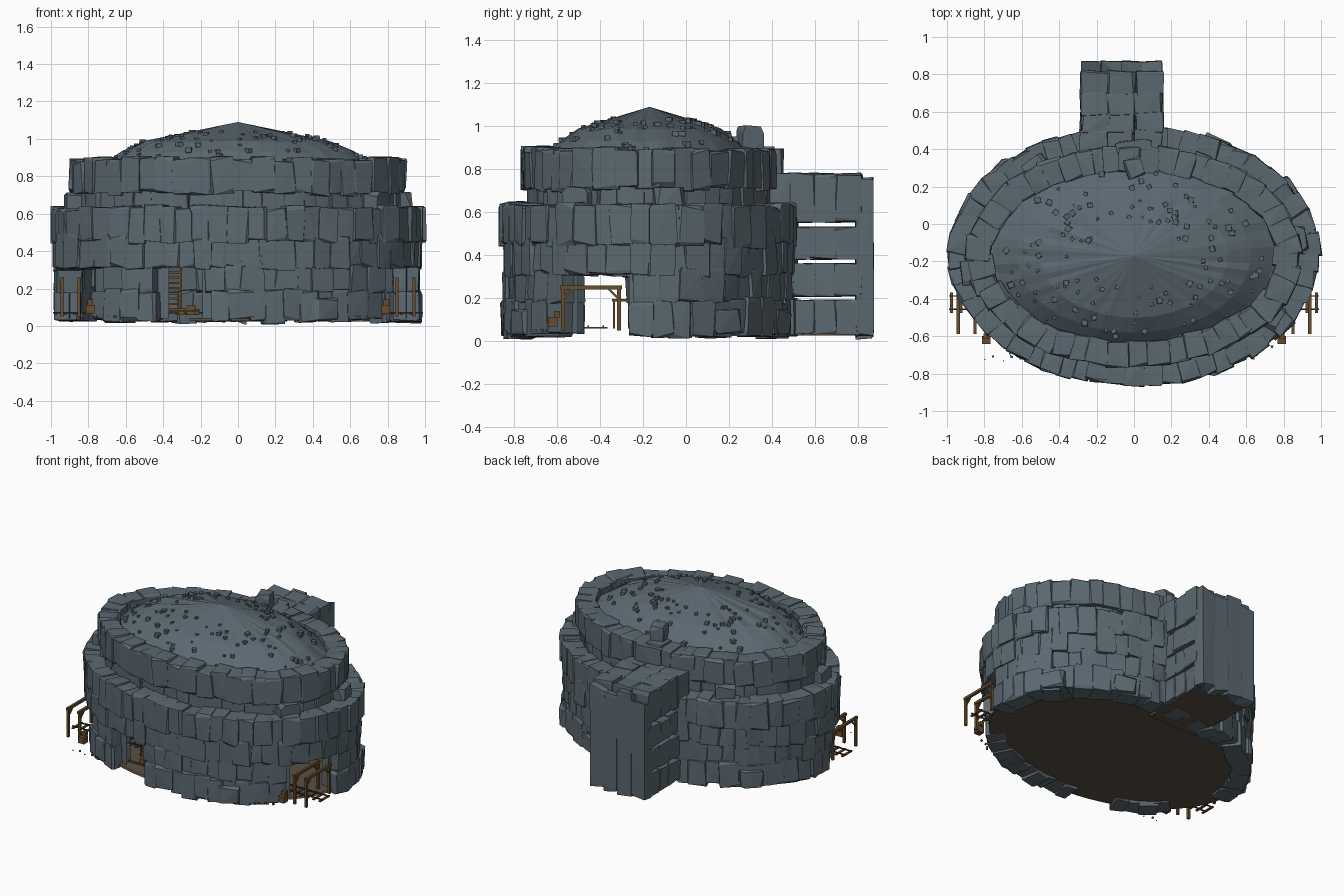
import bpy, bmesh, math, random
from mathutils import Matrix, Vector

random.seed(7)
rnd = random.uniform
if "Cube" in bpy.data.objects:
    bpy.data.objects.remove(bpy.data.objects["Cube"])


def material(name, rgb):
    m = bpy.data.materials.new(name)
    m.use_nodes = True
    m.diffuse_color = (*rgb, 1)
    bsdf = m.node_tree.nodes["Principled BSDF"]
    bsdf.inputs["Base Color"].default_value = (*rgb, 1)
    bsdf.inputs["Roughness"].default_value = 0.9
    return m


STONE = material("slate stone", (0.105, 0.14, 0.165))
EARTH = material("brown earth", (0.10, 0.08, 0.055))
WOOD = material("timber", (0.14, 0.075, 0.025))
IRON = material("dark iron", (0.03, 0.03, 0.032))

CY, RX, RY = -0.17, 0.99, 0.69


def oval(a, inset, z=0.0):
    return Vector(((RX - inset) * math.cos(a), CY + (RY - inset) * math.sin(a), z))


def finish(bm, name, mat, solid=True):
    if solid:
        bmesh.ops.recalc_face_normals(bm, faces=bm.faces[:])
    mesh = bpy.data.meshes.new(name)
    bm.to_mesh(mesh)
    bm.free()
    mesh.materials.append(mat)
    obj = bpy.data.objects.new(name, mesh)
    bpy.context.collection.objects.link(obj)
    return obj


def rock(bm, loc, size, turn=0.0, rough=0.35):
    """Chipped block: the hull of cube corners pulled inward at random."""
    rot = Matrix.Rotation(turn, 3, 'Z')
    verts = []
    for sx in (-1, 1):
        for sy in (-1, 1):
            for sz in (-1, 1):
                for axis in random.sample(range(3), 2):
                    p = Vector((sx, sy, sz))
                    for k in range(3):
                        cut = rnd(0.4, 1) * rough if k == axis else rnd(0, 0.12)
                        p[k] *= size[k] / 2 * (1 - cut)
                    verts.append(bm.verts.new(Vector(loc) + rot @ p))
    bmesh.ops.convex_hull(bm, input=verts)
    for v in [v for v in verts if v.is_valid and not v.link_faces]:
        bm.verts.remove(v)


def box(bm, loc, size, rot=None):
    m = Matrix.Translation(loc) @ (rot or Matrix()) @ Matrix.Diagonal((*size, 1))
    bmesh.ops.create_cube(bm, size=1, matrix=m)


def in_opening(p, margin):
    """True at the front entrance and the two side entrances."""
    front = -0.38 - margin < p.x < -0.2 + margin and p.y < CY
    side = -0.5 - margin < p.y < -0.27 + margin and abs(p.x) > 0.6
    return front or side


# Rings of wall stones: bottom, top, inset
rows = [(0.03, 0.19, 0.01), (0.18, 0.33, 0.02), (0.31, 0.48, 0.01), (0.45, 0.63, 0.0),
        (0.58, 0.74, 0.125), (0.71, 0.89, 0.1)]
for i, (low, high, inset) in enumerate(rows):
    bm = bmesh.new()
    a = rnd(0, 0.1)
    end = a + math.tau - 0.04
    while a < end:
        width = rnd(0.075, 0.125)
        speed = math.hypot((RX - inset) * math.sin(a), (RY - inset) * math.cos(a))
        a += width / 2 / speed
        p = oval(a, inset + 0.065 + rnd(-0.008, 0.012), (low + high) / 2 + rnd(-0.01, 0.01))
        if i > 1 or not in_opening(p, 0.035):
            turn = math.atan2((RY - inset) * math.cos(a), -(RX - inset) * math.sin(a))
            rock(bm, p, (width + 0.022, 0.145, high - low + rnd(0, 0.03)), turn + rnd(-0.12, 0.12))
        a += width / 2 / speed
    finish(bm, f"wall_stones_row_{i + 1}", STONE)

# Backing wall with the entrances left open
bm = bmesh.new()
profile = [(0.08, 0.04), (0.08, 0.32), (0.08, 0.58), (0.18, 0.6), (0.18, 0.84), (0.27, 0.85)]
N = 120
for s in range(N):
    a0, a1 = s * math.tau / N, (s + 1) * math.tau / N
    for k, ((d0, z0), (d1, z1)) in enumerate(zip(profile, profile[1:])):
        if k == 0 and in_opening(oval((a0 + a1) / 2, d0), 0.01):
            continue
        bm.faces.new([bm.verts.new(q) for q in (
            oval(a0, d0, z0), oval(a1, d0, z0), oval(a1, d1, z1), oval(a0, d1, z1))])
bmesh.ops.remove_doubles(bm, verts=bm.verts[:], dist=0.0005)
finish(bm, "backing_wall", STONE)

# Low conical roof
BX, BY = 0.76, 0.5
roof_profile = [(0, 1.09), (0.66, 0.985), (0.82, 0.93), (1, 0.84)]


def roof_height(t):
    for (t0, z0), (t1, z1) in zip(roof_profile, roof_profile[1:]):
        if t <= t1:
            return z0 + (z1 - z0) * (t - t0) / (t1 - t0)


bm = bmesh.new()
apex = bm.verts.new((0, CY, 1.09))
SEG = 64
rings = [[bm.verts.new((BX * t * math.cos(s * math.tau / SEG),
                        CY + BY * t * math.sin(s * math.tau / SEG),
                        z + rnd(-0.006, 0.006))) for s in range(SEG)]
         for t, z in roof_profile[1:]]
for s in range(SEG):
    n = (s + 1) % SEG
    bm.faces.new((apex, rings[0][s], rings[0][n]))
    for inner, outer in zip(rings, rings[1:]):
        bm.faces.new((inner[s], outer[s], outer[n], inner[n]))
finish(bm, "roof", STONE, solid=False)

# Loose stones on the roof
bm = bmesh.new()
for _ in range(120):
    a, t = rnd(0, math.tau), math.sqrt(rnd(0.12, 0.85))
    s = rnd(0.015, 0.035)
    rock(bm, (BX * t * math.cos(a), CY + BY * t * math.sin(a), roof_height(t) + 0.003),
         (s, s, s * 0.9), rnd(0, 3), 0.5)
finish(bm, "roof_rubble", STONE)

# Larger boulders on the rim, at the wall foot and on the ledge
bm = bmesh.new()
rock(bm, (0.0, 0.3, 0.91), (0.1, 0.11, 0.19), 0.3, 0.5)
rock(bm, (0.0, 0.39, 0.82), (0.2, 0.12, 0.16), 0.1)
for a in (0.55, 2.4, 1.1, 5.2):
    rock(bm, oval(a, 0.05, 0.09), (0.14, 0.16, 0.12), a, 0.5)
for a in (0.15, 2.2, 3.3, 5.7):
    rock(bm, oval(a, 0.15, 0.65), (0.14, 0.2, 0.14), a + 1.57, 0.5)
finish(bm, "boulders", STONE)

# Rear tower of stacked stones
bm = bmesh.new()
layers = [(0.03, 0.195), (0.205, 0.365), (0.377, 0.535), (0.55, 0.785)]
for low, high in layers:
    for x in (-0.21, -0.065, 0.08):
        for y in (0.44, 0.54, 0.64, 0.755):
            rock(bm, (x + rnd(-0.006, 0.006), y, (low + high) / 2),
                 (0.155, 0.125 + rnd(0, 0.01), high - low), rnd(-0.06, 0.06), 0.28)
finish(bm, "tower_stones", STONE)

# Tall slabs across the back of the tower
bm = bmesh.new()
for x in (-0.225, -0.12, -0.01, 0.095):
    low, high = rnd(0.0, 0.03), rnd(0.72, 0.78)
    rock(bm, (x, 0.83, (low + high) / 2), (0.12, 0.085, high - low), rnd(-0.08, 0.08), 0.18)
finish(bm, "tower_back_slabs", STONE)

# Earth floor, continued under the tower
bm = bmesh.new()
for top in (False, True):
    z = 0.06 if top else 0.045
    ring = [bm.verts.new(oval(s * math.tau / 64, 0.05, z)) for s in range(64)]
    bm.faces.new(ring if top else ring[::-1])
finish(bm, "earth_floor", EARTH, solid=False)
bm = bmesh.new()
box(bm, (-0.065, 0.56, 0.035), (0.39, 0.5, 0.015))
finish(bm, "tower_floor", EARTH)

# Timber portals at both side entrances
for side, label in ((1, "left"), (-1, "right")):
    bm = bmesh.new()
    for x in (0.85, 0.94):
        for y in (-0.572, -0.312):
            box(bm, (side * x, y, 0.155), (0.016, 0.018, 0.21))
        box(bm, (side * x, -0.442, 0.25), (0.018, 0.29, 0.018))
        for y, tilt in ((-0.545, 1), (-0.339, -1)):
            box(bm, (side * x, y, 0.222), (0.01, 0.075, 0.01),
                Matrix.Rotation(tilt * 0.785, 4, 'X'))
    finish(bm, f"{label}_portal", WOOD)

    bm = bmesh.new()
    for y, z, s in ((-0.62, 0.09, 0.045), (-0.6, 0.125, 0.03)):
        box(bm, (side * 0.79, y, z), (s, s, s))
    finish(bm, f"{label}_crates", WOOD)

    # Scattered pebbles by the entrance
    bm = bmesh.new()
    for _ in range(9):
        s = rnd(0.006, 0.013)
        rock(bm, (side * rnd(0.6, 0.8), rnd(-0.74, -0.64), 0.05), (s, s, s))
    finish(bm, f"{label}_pebbles", STONE)

# Rail track from side to side
bm = bmesh.new()
for k in range(40):
    box(bm, (-0.975 + k * 0.05, -0.42, 0.063), (0.016, 0.11, 0.008))
finish(bm, "track_sleepers", WOOD)
bm = bmesh.new()
for y in (-0.455, -0.385):
    box(bm, (0, y, 0.07), (1.98, 0.007, 0.008))
finish(bm, "track_rails", IRON)

# Ladder and stores inside the front entrance
bm = bmesh.new()
for x in (-0.375, -0.305):
    box(bm, (x, -0.56, 0.195), (0.009, 0.01, 0.27))
for k in range(9):
    box(bm, (-0.34, -0.56, 0.09 + k * 0.028), (0.07, 0.008, 0.01))
finish(bm, "ladder", WOOD)
bm = bmesh.new()
for x, y, s in ((-0.25, -0.6, 0.05), (-0.3, -0.64, 0.035), (-0.22, -0.66, 0.03)):
    box(bm, (x, y, 0.06 + s / 2), (s, s, s))
box(bm, (-0.29, -0.7, 0.08), (0.17, 0.01, 0.01))
finish(bm, "entrance_crates", WOOD)

# Workbench beside the track
bm = bmesh.new()
box(bm, (0.3, -0.3, 0.19), (0.14, 0.09, 0.01))
for x in (0.24, 0.36):
    for y in (-0.335, -0.265):
        box(bm, (x, y, 0.125), (0.01, 0.01, 0.13))
finish(bm, "workbench", WOOD)
